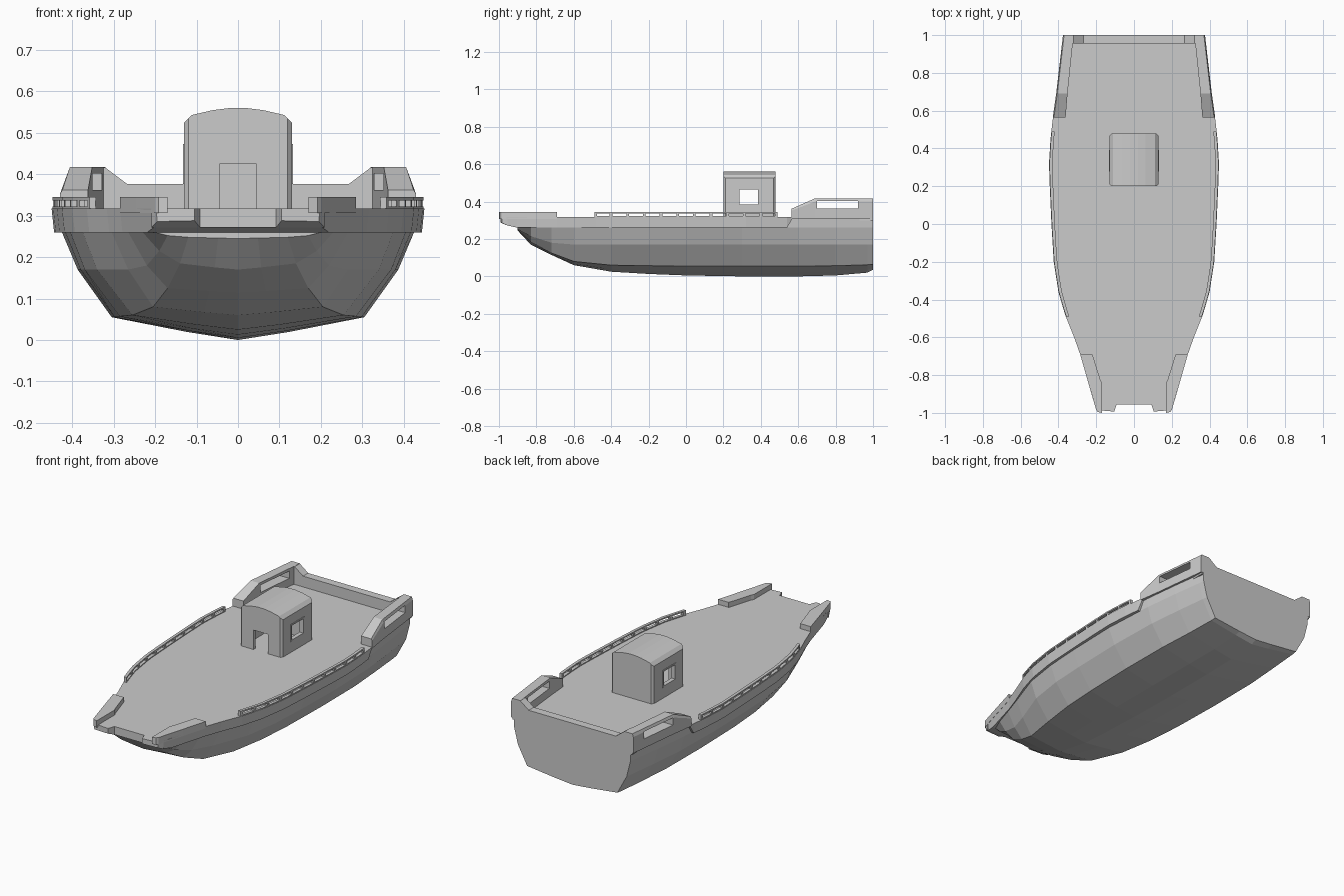
import bpy, bmesh

DECK = 0.317


def make(name, verts, faces):
    me = bpy.data.meshes.new(name)
    me.from_pydata(verts, [], faces)
    bm = bmesh.new()
    bm.from_mesh(me)
    bmesh.ops.recalc_face_normals(bm, faces=bm.faces)
    bm.to_mesh(me)
    bm.free()
    ob = bpy.data.objects.new(name, me)
    bpy.context.collection.objects.link(ob)
    return ob


def loft(name, rings):
    """Closed tube through rings of equal length, capped at both ends."""
    n = len(rings[0])
    verts = [p for r in rings for p in r]
    faces = [tuple(range(n)), tuple(range(len(verts) - n, len(verts)))]
    for i in range(len(rings) - 1):
        for j in range(n):
            k = (j + 1) % n
            faces.append((i*n + j, i*n + k, (i+1)*n + k, (i+1)*n + j))
    return make(name, verts, faces)


def prism_xy(name, pts, z0, z1):
    return loft(name, [[(x, y, z) for x, y in pts] for z in (z0, z1)])


def prism_xz(name, pts, y0, y1):
    return loft(name, [[(x, y, z) for x, z in pts] for y in (y0, y1)])


def box(name, x0, x1, y0, y1, z0, z1):
    return prism_xy(name, [(x0, y0), (x1, y0), (x1, y1), (x0, y1)], z0, z1)


def apply(ob, mod):
    bpy.context.view_layer.objects.active = ob
    bpy.ops.object.modifier_apply(modifier=mod.name)


def cut(ob, cutter):
    cutter.hide_render = True
    m = ob.modifiers.new("cut", 'BOOLEAN')
    m.operation, m.solver, m.object = 'DIFFERENCE', 'EXACT', cutter
    apply(ob, m)
    bpy.data.objects.remove(cutter)


def mirror(ob):
    m = ob.modifiers.new("mirror", 'MIRROR')
    m.use_mirror_merge = False
    apply(ob, m)


# Hull: y, keel z, chine x, chine z, side x, side z, top x
stations = [
    (-0.90, 0.245, 0.12, 0.248, 0.17, 0.252, 0.20),
    (-0.83, 0.170, 0.14, 0.185, 0.19, 0.215, 0.23),
    (-0.72, 0.115, 0.17, 0.125, 0.22, 0.180, 0.265),
    (-0.60, 0.060, 0.205, 0.080, 0.265, 0.17, 0.305),
    (-0.40, 0.025, 0.255, 0.060, 0.34, 0.17, 0.375),
    (-0.20, 0.013, 0.285, 0.057, 0.37, 0.17, 0.405),
    (0.00, 0.005, 0.298, 0.055, 0.38, 0.17, 0.417),
    (0.30, 0.000, 0.305, 0.055, 0.387, 0.17, 0.425),
    (0.60, 0.000, 0.303, 0.055, 0.38, 0.17, 0.408),
    (0.80, 0.005, 0.29, 0.057, 0.36, 0.17, 0.385),
    (0.97, 0.020, 0.28, 0.062, 0.34, 0.17, 0.362),
    (1.00, 0.035, 0.278, 0.065, 0.335, 0.17, 0.358),
]
rings = []
for y, k, cx, cz, sx, sz, b in stations:
    half = [(cx * 0.4, k + (cz - k) * 0.35), (cx, cz), (sx, sz), (b, 0.26), (b + 0.003, DECK - 0.001)]
    rings.append([(0, y, k)] + [(x, y, z) for x, z in half] + [(-x, y, z) for x, z in reversed(half)])
loft("hull", rings)

# Deck with projecting rubbing band
outline = [(-0.955, 0.209), (-0.90, 0.225), (-0.83, 0.245), (-0.69, 0.285), (-0.60, 0.317),
           (-0.48, 0.365), (-0.36, 0.40), (-0.20, 0.425), (0.0, 0.437), (0.20, 0.446),
           (0.32, 0.45), (0.45, 0.442), (0.54, 0.432)]


def half_width(y):
    for (y0, w0), (y1, w1) in zip(outline, outline[1:]):
        if y <= y1:
            return w0 + (w1 - w0) * (y - y0) / (y1 - y0)
    return outline[-1][1]


rings = []
for y, w in outline + [(0.57, 0.428)]:
    zb = 0.272 if y < -0.92 else (0.31 if y > 0.56 else 0.26)
    rings.append([(w - 0.006, y, zb), (w, y, DECK), (-w, y, DECK), (-w + 0.006, y, zb)])
loft("deck_and_band", rings)
box("stern_deck", -0.37, 0.37, 0.56, 0.999, 0.30, DECK)

# Bow prongs either side of the notch
mirror(loft("bow_prong", [
    [(0.092, -0.955, 0.272), (0.209, -0.955, 0.272), (0.209, -0.955, DECK), (0.092, -0.955, DECK)],
    [(0.105, -0.993, 0.288), (0.195, -0.985, 0.286), (0.198, -0.985, DECK), (0.105, -0.993, DECK)]]))
mirror(prism_xy("bow_bulwark", [(0.285, -0.69), (0.22, -0.69), (0.178, -0.825), (0.17, -0.84),
                                (0.17, -1.0), (0.192, -0.995), (0.20, -0.985), (0.245, -0.83)],
                DECK - 0.01, 0.345))

# Low side railings: top rail, sill and posts following the band
ys = [-0.49 + 0.98 * i / 22 for i in range(23)]


def strip(name, z0, z1):
    mirror(loft(name, [[(half_width(y) - dx, y, z) for dx, z in
                        ((0.002, z0), (0.002, z1), (0.018, z1), (0.018, z0))] for y in ys]))


strip("side_rail", 0.337, 0.345)
strip("side_rail_sill", DECK - 0.005, 0.322)
for i in range(0, 23, 2):
    y = min(max(ys[i], -0.483), 0.483)
    mirror(loft("rail_post", [[(half_width(yy) - dx, yy, z) for dx, z in
                               ((0.003, DECK), (0.003, 0.34), (0.017, 0.34), (0.017, DECK))]
                              for yy in (y - 0.007, y + 0.007)]))

# Stern bulwarks with a long opening
rings = []
for y, xi, xo, zo, zt in [(0.565, 0.362, 0.43, 0.352, 0.362), (0.69, 0.352, 0.412, 0.40, 0.417),
                          (1.0, 0.32, 0.376, 0.40, 0.417)]:
    zb = DECK - 0.007
    rings.append([(xi, y, zb), (xo, y, zb), (xo, y, zo), (xo - 0.006, y, zt), (xi, y, zt)])
bulwark = loft("stern_bulwark", rings)
cut(bulwark, box("opening_cutter", 0.25, 0.5, 0.70, 0.92, 0.362, 0.402))
mirror(bulwark)

# Transom rail with ramps up to the bulwarks
prism_xz("transom_rail", [(-0.34, 0.30), (0.34, 0.30), (0.34, 0.416), (0.32, 0.416), (0.268, 0.377),
                          (-0.268, 0.377), (-0.32, 0.416), (-0.34, 0.416)], 0.955, 1.0)

# Cabin: chamfered corners, arched roof, hollow inside
arch = [(0.13, 0.525), (0.112, 0.543), (0.06, 0.555), (0.02, 0.56)]
top = arch + [(-x, z) for x, z in reversed(arch)]
cabin = prism_xz("cabin", [(-0.13, DECK - 0.005), (0.13, DECK - 0.005)] + top, 0.20, 0.478)
for s in (1, -1):
    for y, d in ((0.20, 1), (0.478, -1)):
        cut(cabin, prism_xy("corner_cutter", [(s * 0.118, y - d * 0.001), (s * 0.14, y - d * 0.001),
                                              (s * 0.14, y + d * 0.012), (s * 0.131, y + d * 0.012)], 0.2, 0.7))
cut(cabin, box("room_cutter", -0.11, 0.11, 0.22, 0.458, 0.30, 0.52))
cut(cabin, box("door_cutter", -0.045, 0.045, 0.15, 0.25, 0.30, 0.425))
cut(cabin, box("window_cutter", -0.3, 0.3, 0.285, 0.385, 0.385, 0.465))

# Thin window frames
for y0, y1, z0, z1 in [(0.277, 0.285, 0.377, 0.473), (0.385, 0.393, 0.377, 0.473),
                       (0.285, 0.385, 0.377, 0.385), (0.285, 0.385, 0.465, 0.473)]:
    mirror(box("window_frame", 0.12, 0.133, y0, y1, z0, z1))
